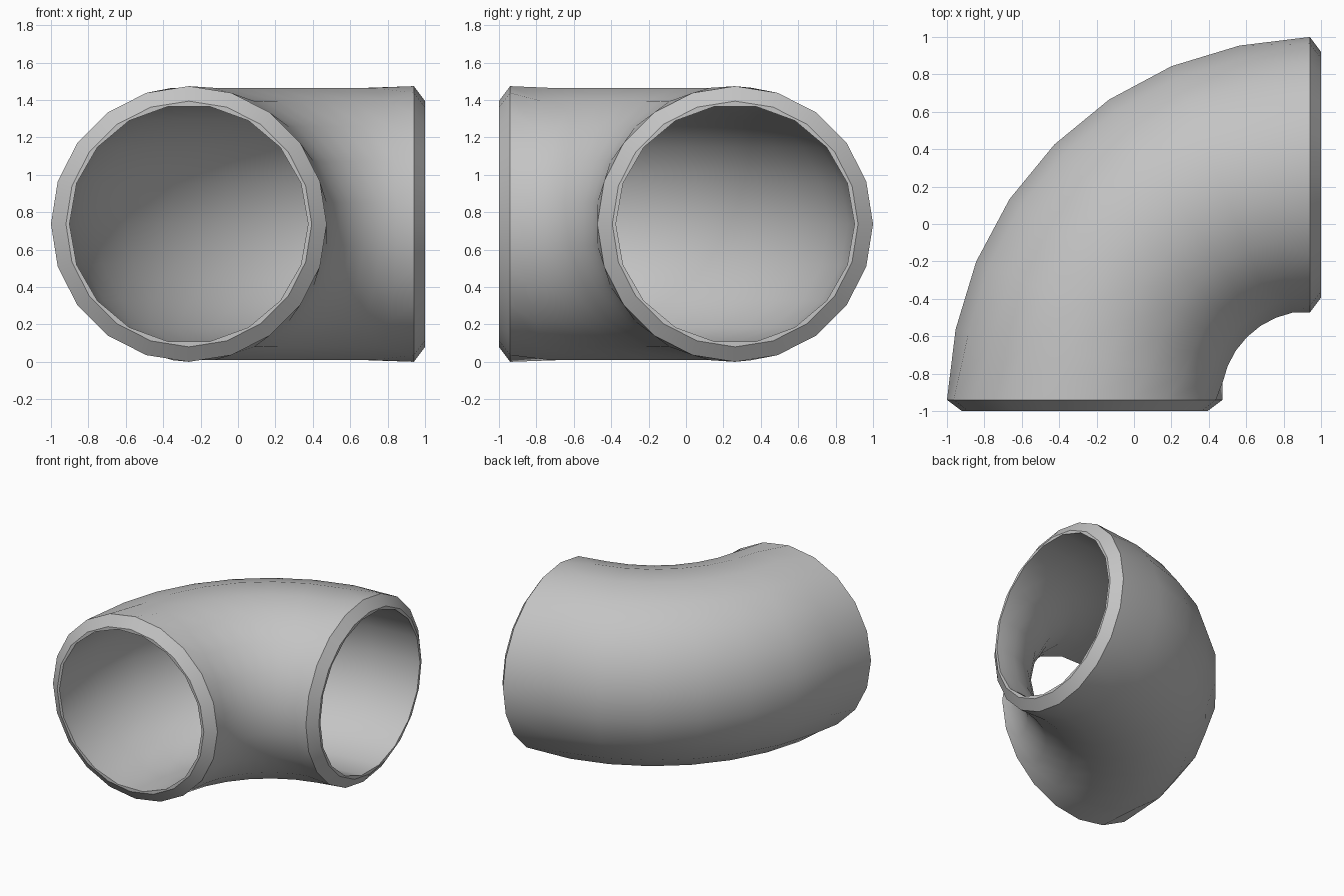
import bpy
import bmesh
from math import cos, sin, pi, radians
from mathutils import Vector

cube = bpy.data.objects.get("Cube")
if cube:
    bpy.data.objects.remove(cube, do_unlink=True)

OUTER, RIM, BORE = 0.737, 0.657, 0.638   # tube radii
BEND = 1.203                             # radius of the bend's centre line
PIVOT = Vector((0.94, -0.94, OUTER))     # centre of the bend
LIP = 0.06                               # straight length at each end
STEPS = 8

steel = bpy.data.materials.new("grey steel")
steel.use_nodes = True
grey = (0.55, 0.55, 0.55, 1)
steel.diffuse_color = grey
steel.node_tree.nodes["Principled BSDF"].inputs["Base Color"].default_value = grey

bm = bmesh.new()


def ring(angle, radius, sides, push=0.0, turn=0.0):
    """Loop of vertices across the tube at a bend angle."""
    out = Vector((-cos(angle), sin(angle), 0))
    along = Vector((sin(angle), cos(angle), 0))
    centre = PIVOT + out * BEND + along * push
    verts = []
    for i in range(sides):
        a = 2 * pi * (i + turn) / sides
        verts.append(bm.verts.new(centre + out * radius * cos(a)
                                  + Vector((0, 0, radius * sin(a)))))
    return verts


def tube(radius, end_radius, sides, turn):
    """Bent wall with a straight lip at both ends; returns its end loops."""
    loops = [ring(0, end_radius, sides, -LIP)]
    for i in range(STEPS + 1):
        middle = 0 < i < STEPS
        loops.append(ring(pi / 2 * i / STEPS, radius, sides,
                          turn=turn if middle else 0))
    loops.append(ring(pi / 2, end_radius, sides, LIP))
    for a, b in zip(loops, loops[1:]):
        for i in range(sides):
            bm.faces.new((a[i - 1], a[i], b[i], b[i - 1]))
    return loops[0], loops[-1]


def rim(big, small):
    """Flat annulus of triangles between two loops of unequal counts."""
    n, m = len(big), len(small)
    i = j = 0
    while i < n or j < m:
        if j == m or (i < n and (i + 0.5) / n <= (j + 0.5) / m):
            bm.faces.new((big[i % n], big[(i + 1) % n], small[j % m]))
            i += 1
        else:
            bm.faces.new((big[i % n], small[(j + 1) % m], small[j % m]))
            j += 1


# Outer wall with chamfered ends, inner bore, and flat rims joining them
outer_ends = tube(OUTER, RIM, 20, 0.5)
bore_ends = tube(BORE, BORE, 18, 0)
for big, small in zip(outer_ends, bore_ends):
    rim(big, small)
bmesh.ops.recalc_face_normals(bm, faces=bm.faces)

mesh = bpy.data.meshes.new("pipe_elbow")
bm.to_mesh(mesh)
bm.free()
mesh.materials.append(steel)
elbow = bpy.data.objects.new("pipe_elbow", mesh)
bpy.context.collection.objects.link(elbow)

bpy.ops.object.select_all(action="DESELECT")
elbow.select_set(True)
bpy.context.view_layer.objects.active = elbow
bpy.ops.object.shade_smooth_by_angle(angle=radians(30))
